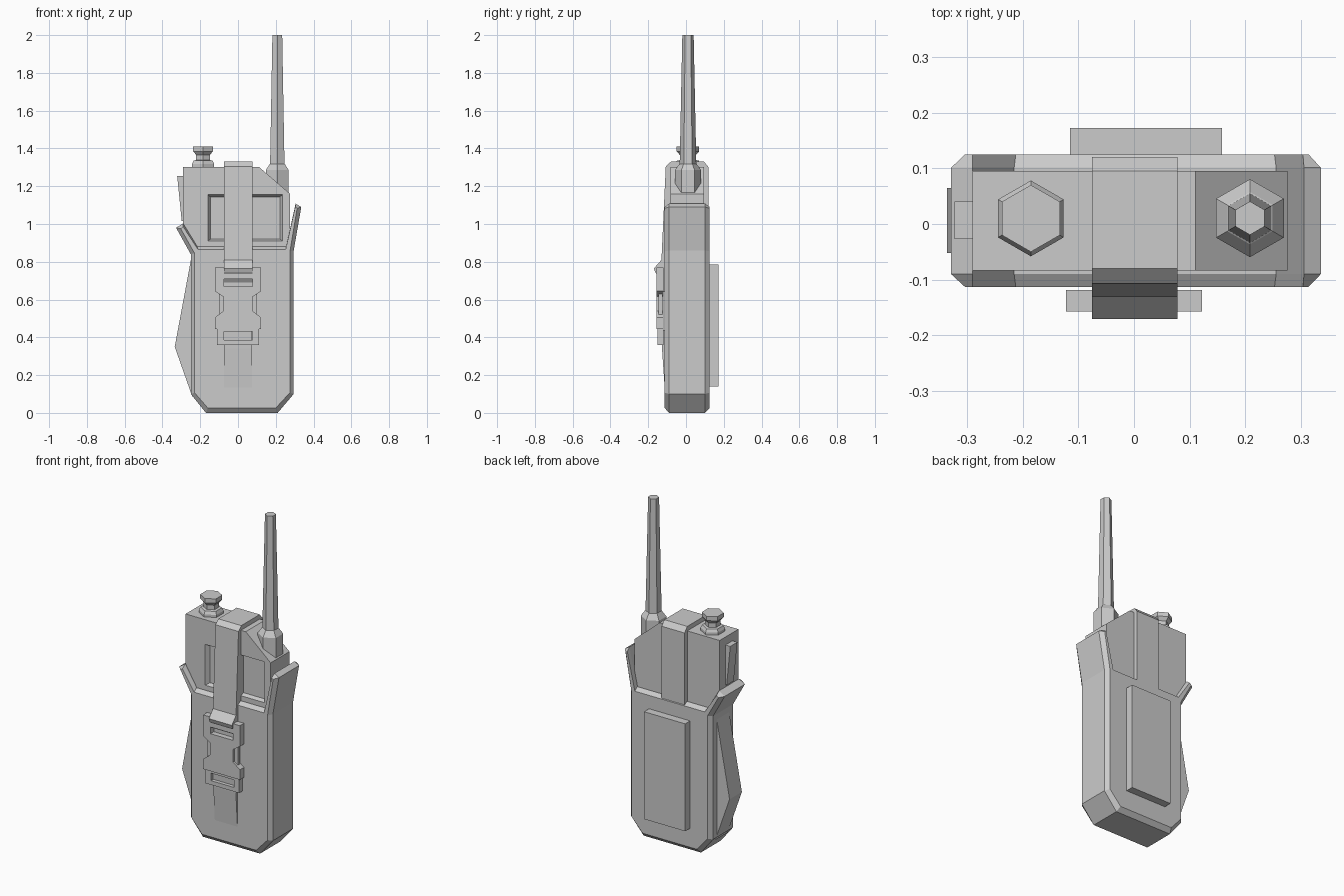
import bpy, bmesh, math

if "Cube" in bpy.data.objects:
    bpy.data.objects.remove(bpy.data.objects["Cube"])


def loft(name, rings):
    """Skin a list of equal-length closed point rings and cap both ends."""
    bm = bmesh.new()
    vr = [[bm.verts.new(p) for p in ring] for ring in rings]
    n = len(vr[0])
    for a, b in zip(vr, vr[1:]):
        for i in range(n):
            j = (i + 1) % n
            bm.faces.new((a[i], a[j], b[j], b[i]))
    bm.faces.new(vr[0][::-1])
    bm.faces.new(vr[-1])
    bmesh.ops.recalc_face_normals(bm, faces=bm.faces)
    me = bpy.data.meshes.new(name)
    bm.to_mesh(me)
    bm.free()
    ob = bpy.data.objects.new(name, me)
    bpy.context.collection.objects.link(ob)
    return ob


def front_prism(name, pts, y0, y1):
    return loft(name, [[(x, y, z) for x, z in pts] for y in (y0, y1)])


def side_prism(name, pts, x0, x1):
    return loft(name, [[(x, y, z) for y, z in pts] for x in (x0, x1)])


def box(name, x0, x1, y0, y1, z0, z1):
    return front_prism(name, [(x0, z0), (x1, z0), (x1, z1), (x0, z1)], y0, y1)


def hex_turned(name, cx, cy, profile):
    """Six-sided turned part from (radius, z) pairs, corners towards +-y."""
    ang = [math.radians(30 + 60 * i) for i in range(6)]
    return loft(name, [[(cx + r * math.cos(a), cy + r * math.sin(a), z) for a in ang]
                       for r, z in profile])


def cut(ob, cutter):
    mod = ob.modifiers.new("cut", 'BOOLEAN')
    mod.operation, mod.object, mod.solver = 'DIFFERENCE', cutter, 'EXACT'
    dg = bpy.context.evaluated_depsgraph_get()
    me = bpy.data.meshes.new_from_object(ob.evaluated_get(dg))
    ob.modifiers.clear()
    ob.data = me
    bpy.data.objects.remove(cutter)


# Pouch: flared, chamfered shell outline
outer = [(-.17, 0), (.21, 0), (.295, .1), (.295, .86), (.335, 1.09), (.305, 1.108),
         (.255, .88), (-.215, .88), (-.29, 1.003), (-.328, .98), (-.25, .84), (-.25, .1)]
inner = [(-.16, .026), (.2, .026), (.275, .107), (.275, .855), (.313, 1.083), (.303, 1.09),
         (.252, .865), (-.212, .865), (-.29, .985), (-.303, .975), (-.23, .845), (-.23, .107)]
loft("pouch", [[(x, y, z) for x, z in pts] for pts, y in
               ((inner, -.113), (outer, -.09), (outer, .101), (inner, .125))])

# Radio body with recessed display
radio = front_prism("radio_body", [(-.235, .5), (.25, .5), (.275, .95), (.275, 1.16),
                                   (.11, 1.303), (-.29, 1.303), (-.29, 1.0), (-.235, .86)],
                    -.083, .095)


def rect(x0, x1, z0, z1, y):
    return [(x0, y, z0), (x1, y, z0), (x1, y, z1), (x0, y, z1)]


cut(radio, loft("display_cutter", [rect(-.16, .235, .91, 1.155, -.1),
                                   rect(-.16, .235, .91, 1.155, -.083),
                                   rect(-.145, .222, .92, 1.143, -.06)]))

# Side talk button and side pouch flap
front_prism("talk_button", [(-.28, 1.255), (-.322, 1.255), (-.298, 1.015), (-.28, 1.015)],
            -.027, .04)
front_prism("side_flap", [(-.24, .86), (-.335, .35), (-.24, .08)], -.052, .065)

# Belt plate on the back
box("belt_plate", -.115, .158, .11, .172, .14, .785)

# Strap over the top, kicked out above the buckle
side_prism("top_strap", [(.12, .84), (.12, 1.3), (.095, 1.33), (-.08, 1.33), (-.107, 1.305),
                         (-.13, .81), (-.17, .765), (-.163, .745), (-.125, .69),
                         (-.125, .64), (-.06, .64), (-.06, .84)], -.075, .078)
side_prism("lower_strap", [(-.13, .44), (-.127, .34), (-.112, .12), (-.1, .12), (-.1, .44)],
           -.075, .075)

# Buckle: waisted upper half and ladder lower half
half = [(.122, .77), (.122, .645), (.077, .615), (.077, .54), (.122, .505), (.122, .445)]
buckle = front_prism("buckle", half + [(-x, z) for x, z in half[::-1]], -.157, -.118)
cut(buckle, box("upper_slot", -.073, .077, -.2, -.1, .67, .71))
ladder = box("buckle_ladder", -.112, .112, -.15, -.118, .36, .446)
cut(ladder, box("lower_slot", -.075, .077, -.2, -.1, .385, .43))
for side in (-1, 1):
    x = sorted((side * .07, side * .1))
    front_prism("buckle_prong", [(x[0], .5), (x[1], .5), (x[1], .65), (x[0], .65)], -.145, -.125)

# Control knob and antenna
hex_turned("control_knob", -.185, .01, [(.068, 1.29), (.068, 1.318), (.058, 1.335), (.042, 1.338),
                                        (.042, 1.365), (.06, 1.385), (.06, 1.411)])
hex_turned("antenna", .208, .0105, [(.07, 1.14), (.07, 1.285), (.047, 1.316),
                                    (.044, 1.318), (.03, 2.0)])
